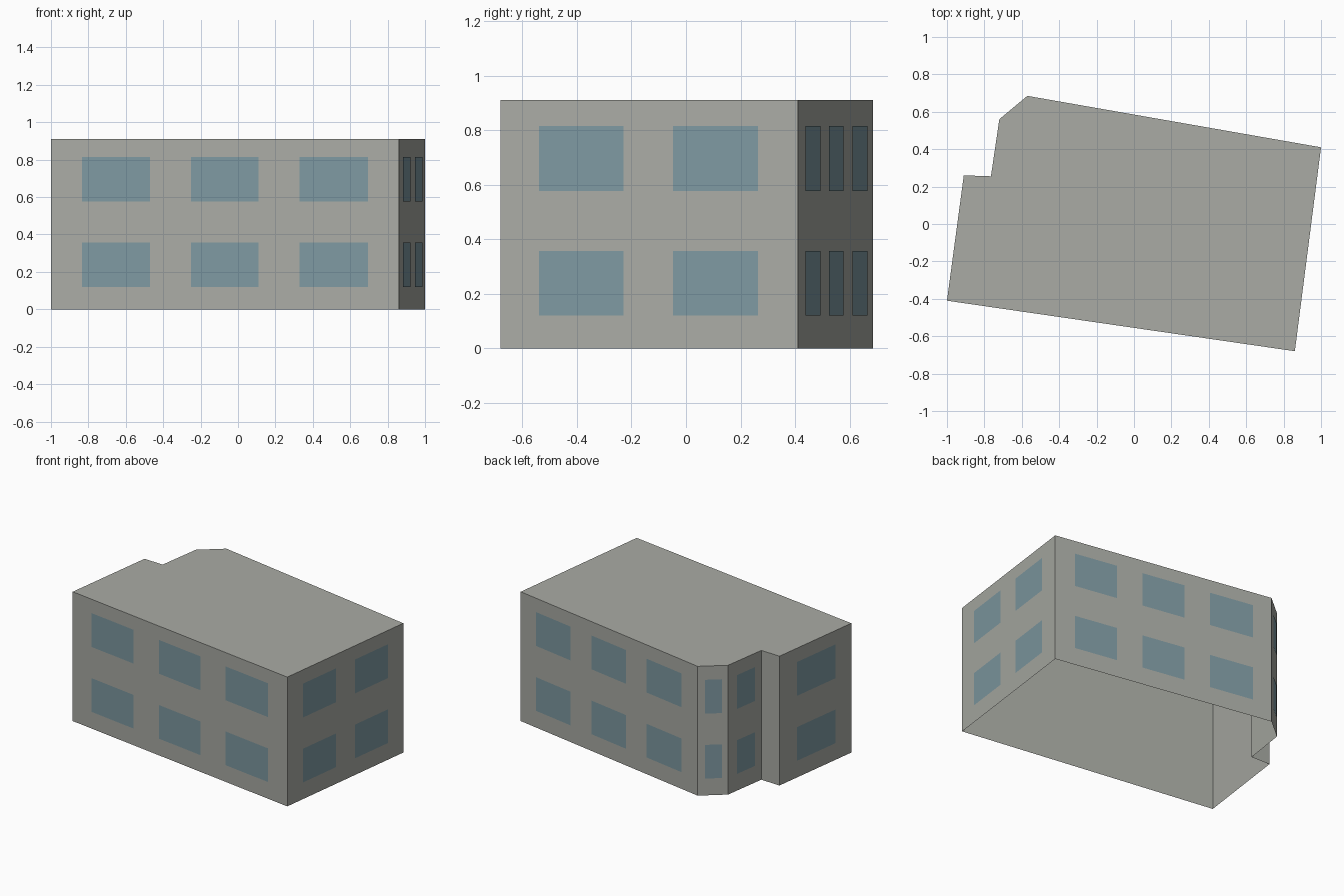
import bpy
from mathutils import Vector

cube = bpy.data.objects.get("Cube")
if cube:
    bpy.data.objects.remove(cube)


def make_material(name, rgb):
    mat = bpy.data.materials.new(name)
    mat.use_nodes = True
    mat.diffuse_color = (*rgb, 1)
    mat.node_tree.nodes["Principled BSDF"].inputs["Base Color"].default_value = (*rgb, 1)
    return mat


def make_object(name, verts, faces, mat):
    mesh = bpy.data.meshes.new(name)
    mesh.from_pydata(verts, [], faces)
    mesh.materials.append(mat)
    obj = bpy.data.objects.new(name, mesh)
    bpy.context.collection.objects.link(obj)
    return obj


wall_grey = make_material("warm grey wall", (0.40, 0.41, 0.375))
glass_blue = make_material("blue grey glass", (0.21, 0.32, 0.36))

HEIGHT = 0.91
LIFT = 0.004
FLOORS = {"lower": (0.12, 0.357), "upper": (0.577, 0.815)}

# Footprint, counter-clockwise from the front right corner
plan = [Vector(p) for p in (
    (-1, -0.41), (0.86, -0.68), (1, 0.41), (-0.57, 0.685),
    (-0.72, 0.56), (-0.765, 0.255), (-0.91, 0.26))]
count = len(plan)

# Walls and flat roof, open underneath
verts = [(p.x, p.y, z) for z in (0, HEIGHT) for p in plan]
faces = [(i, (i + 1) % count, (i + 1) % count + count, i + count) for i in range(count)]
make_object("walls", verts, faces, wall_grey)
make_object("roof", [(p.x, p.y, HEIGHT) for p in plan], [tuple(range(count))], wall_grey)

# Window spans as fractions along each wall
three = [(0.09, 0.285), (0.403, 0.597), (0.715, 0.912)]
windows = {
    "front": (0, three),
    "left": (1, [(0.13, 0.415), (0.58, 0.866)]),
    "back": (2, three),
    "corner": (3, [(0.235, 0.8)]),
    "bay": (4, [(0.26, 0.79)]),
    "right": (6, [(0.24, 0.775)]),
}

# Thin glass panes on every wall and floor
for side, (index, spans) in windows.items():
    start, end = plan[index], plan[(index + 1) % count]
    along = end - start
    offset = Vector((along.y, -along.x)).normalized() * LIFT
    for floor, (low, high) in FLOORS.items():
        for number, (a, b) in enumerate(spans, 1):
            p, q = start + along * a + offset, start + along * b + offset
            make_object(f"{side}_{floor}_window_{number}",
                        [(p.x, p.y, low), (q.x, q.y, low), (q.x, q.y, high), (p.x, p.y, high)],
                        [(0, 1, 2, 3)], glass_blue)
